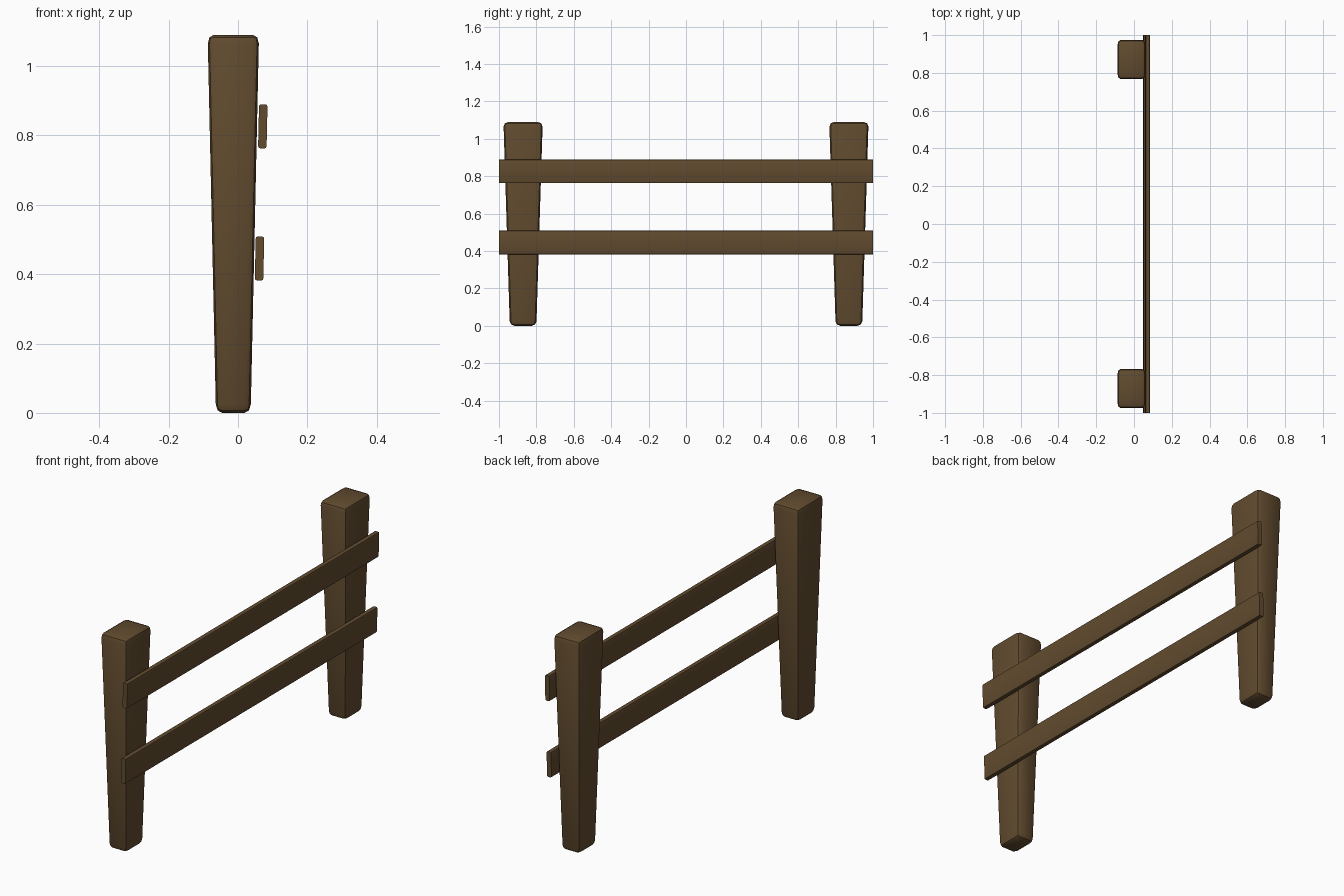
import bpy, bmesh
from math import atan
from mathutils import Matrix

if "Cube" in bpy.data.objects:
    bpy.data.objects.remove(bpy.data.objects["Cube"])

wood = bpy.data.materials.new("brown_wood")
wood.diffuse_color = (0.12, 0.07, 0.028, 1)
wood.use_nodes = True
wood.node_tree.nodes["Principled BSDF"].inputs["Base Color"].default_value = wood.diffuse_color


def finish(bm, name):
    bmesh.ops.recalc_face_normals(bm, faces=bm.faces)
    mesh = bpy.data.meshes.new(name)
    bm.to_mesh(mesh)
    bm.free()
    mesh.materials.append(wood)
    ob = bpy.data.objects.new(name, mesh)
    bpy.context.collection.objects.link(ob)
    bpy.ops.object.select_all(action='DESELECT')
    ob.select_set(True)
    bpy.context.view_layer.objects.active = ob
    bpy.ops.object.shade_smooth_by_angle(angle=0.7)
    return ob


HEIGHT, TOP, BOTTOM, DEPTH = 1.09, 0.105, 0.071, 0.705
POST_X = -0.0135


# Tapered post, wider at the top, with rounded edges
def post(name, y):
    bm = bmesh.new()
    bmesh.ops.create_cube(bm, size=2)
    for v in bm.verts:
        half = TOP if v.co.z > 0 else BOTTOM
        v.co.x *= half
        v.co.y *= half
        v.co.z = HEIGHT if v.co.z > 0 else 0
    bmesh.ops.bevel(bm, geom=bm.edges[:], offset=0.025, segments=2,
                    profile=0.5, affect='EDGES')
    bmesh.ops.scale(bm, vec=(DEPTH, 1, 1), verts=bm.verts)
    bmesh.ops.translate(bm, vec=(POST_X, y, 0), verts=bm.verts)
    return finish(bm, name)


# Plank tilted to lie along the sloping post face
def rail(name, x, z):
    bm = bmesh.new()
    bmesh.ops.create_cube(bm, size=1)
    bmesh.ops.scale(bm, vec=(0.0245, 2, 0.127), verts=bm.verts)
    long_edges = [e for e in bm.edges
                  if abs(e.verts[0].co.y - e.verts[1].co.y) > 1]
    bmesh.ops.bevel(bm, geom=long_edges, offset=0.006, segments=2,
                    profile=0.5, affect='EDGES')
    tilt = atan((TOP - BOTTOM) * DEPTH / HEIGHT)
    bm.transform(Matrix.Translation((x, 0, z)) @ Matrix.Rotation(tilt, 4, 'Y'))
    return finish(bm, name)


post("front_post", -0.871)
post("back_post", 0.871)
rail("upper_rail", 0.0715, 0.826)
rail("lower_rail", 0.062, 0.445)
